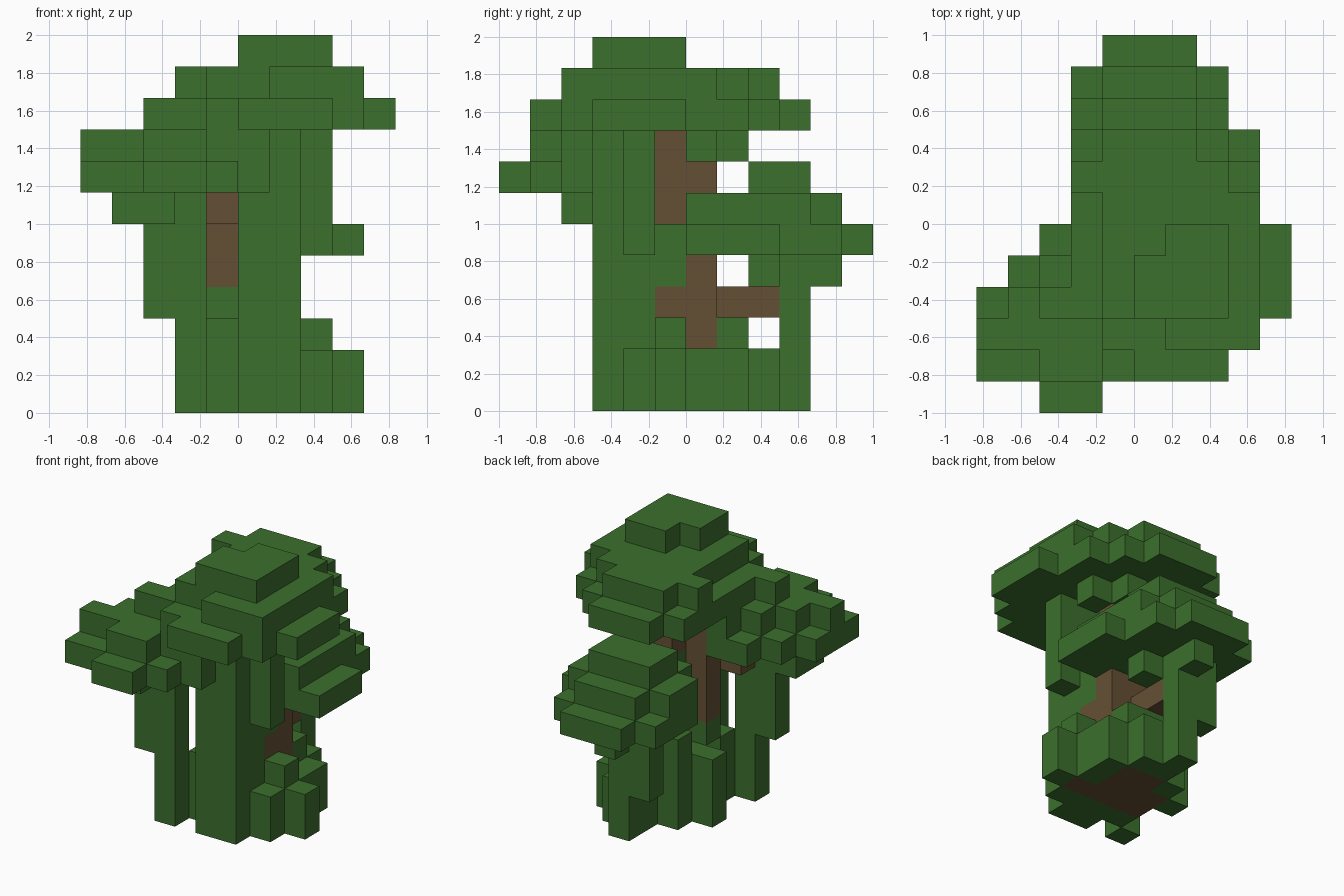
import bpy
import bmesh
import math
from mathutils import Vector

CELL = 1 / 6

old = bpy.data.objects.get("Cube")
if old:
    bpy.data.objects.remove(old, do_unlink=True)


def make_material(name, colour):
    mat = bpy.data.materials.new(name)
    mat.use_nodes = True
    mat.diffuse_color = colour
    mat.node_tree.nodes["Principled BSDF"].inputs["Base Color"].default_value = colour
    return mat


leaf_green = make_material("leaf green", (0.045, 0.16, 0.026, 1))
bark_brown = make_material("bark brown", (0.13, 0.08, 0.034, 1))

parts = {}
filled = set()


def box(part, xs, ys, zs):
    """Fill a block of cells; cells already taken by an earlier part stay."""
    cells = parts.setdefault(part, set())
    for x in range(*xs):
        for y in range(*ys):
            for z in range(*zs):
                if (x, y, z) not in filled:
                    filled.add((x, y, z))
                    cells.add((x, y, z))


def layer(part, level, first_y, *spans):
    """Fill one level, row by row from the front, each row an x span."""
    for step, span in enumerate(spans):
        y = first_y + step
        box(part, span, (y, y + 1), (level, level + 1))


def build(part, cells, material):
    """Skin the cells with outer faces only and merge the flat areas."""
    bm = bmesh.new()
    cache = {}

    def vert(p):
        key = tuple(round(c) for c in p)
        if key not in cache:
            cache[key] = bm.verts.new(Vector(key) * CELL)
        return cache[key]

    for cell in cells:
        for axis in range(3):
            for side in (0, 1):
                near = list(cell)
                near[axis] += 2 * side - 1
                if tuple(near) in filled:
                    continue
                u, v = (axis + 1) % 3, (axis + 2) % 3
                ring = []
                for du, dv in ((0, 0), (1, 0), (1, 1), (0, 1)):
                    p = list(cell)
                    p[axis] += side
                    p[u] += du
                    p[v] += dv
                    ring.append(vert(p))
                bm.faces.new(ring if side else ring[::-1])
    bmesh.ops.dissolve_limit(bm, angle_limit=math.radians(1),
                             verts=bm.verts, edges=bm.edges)
    mesh = bpy.data.meshes.new(part)
    bm.to_mesh(mesh)
    bm.free()
    mesh.materials.append(material)
    bpy.context.collection.objects.link(bpy.data.objects.new(part, mesh))


# Trunk: root star, lower stem, leaning upper stem
layer("trunk", 0, -1, (-1, 3), (-1, 2), (0, 2))
box("trunk", (0, 2), (-1, 1), (1, 4))
box("trunk", (0, 2), (0, 1), (4, 5))
box("trunk", (-1, 1), (-1, 0), (4, 9))
# Branches reaching the back and side clumps
box("trunk", (0, 1), (1, 3), (3, 4))
box("trunk", (0, 1), (0, 1), (7, 8))
box("trunk", (-2, 0), (-2, -1), (6, 7))

# Leaf crown, top to bottom
layer("crown", 11, -3, (0, 3), (0, 3), (1, 3))
layer("crown", 10, -4, (1, 4), (-1, 4), (-1, 4), (-1, 4), (-1, 4), (-2, 3), (-1, 2))
layer("crown", 9, -5, (0, 3), (-1, 4), (-3, 5), (-2, 5), (-2, 5),
      (-2, 4), (-2, 4), (-2, 3), (-1, 2))
box("crown", (2, 3), (0, 1), (8, 9))
box("crown", (1, 2), (1, 2), (8, 9))

# Leaf clump on the right front side
layer("side_clump", 8, -5, (-3, -1), (-5, 1), (-4, 2), (-3, 2), (-2, -1))
layer("side_clump", 7, -6, (-3, -1), (-5, 0), (-5, 1), (-5, 2), (-4, -1), (-3, -1))
layer("side_clump", 6, -4, (-4, -2), (-4, -1))

# Leaf clump at the back
layer("back_clump", 7, 2, (-1, 2), (-1, 2))
layer("back_clump", 6, 0, (0, 3), (-1, 3), (-2, 3), (-2, 3), (-1, 2))
layer("back_clump", 5, 0, (0, 4), (-1, 4), (-2, 4), (-2, 3), (-2, 3), (-1, 2))
box("back_clump", (1, 2), (2, 3), (4, 5))
box("back_clump", (0, 1), (4, 5), (4, 5))

# Hanging vines
box("vines", (0, 2), (-3, -1), (0, 9))
box("vines", (2, 3), (-2, -1), (5, 9))
box("vines", (-2, -1), (-3, -2), (0, 7))
box("vines", (-3, -2), (-3, -2), (3, 7))
box("vines", (0, 1), (3, 4), (0, 5))
box("vines", (-1, 0), (3, 4), (2, 5))
box("vines", (-1, 0), (-1, 0), (3, 5))
box("vines", (1, 2), (-1, 0), (4, 6))

# Bush around the foot
for level in (0, 1):
    layer("foot_bush", level, -2, (-1, 3), (-1, 4), (-2, 3), (-1, 3), (0, 2))
box("foot_bush", (-1, 0), (-2, -1), (2, 3))
box("foot_bush", (2, 3), (-1, 0), (2, 3))
box("foot_bush", (-2, 2), (0, 1), (2, 3))
box("foot_bush", (-1, 2), (1, 2), (2, 3))
box("foot_bush", (-1, 0), (1, 2), (3, 4))
box("foot_bush", (1, 2), (0, 1), (3, 4))

for part, cells in parts.items():
    build(part, cells, bark_brown if part == "trunk" else leaf_green)
